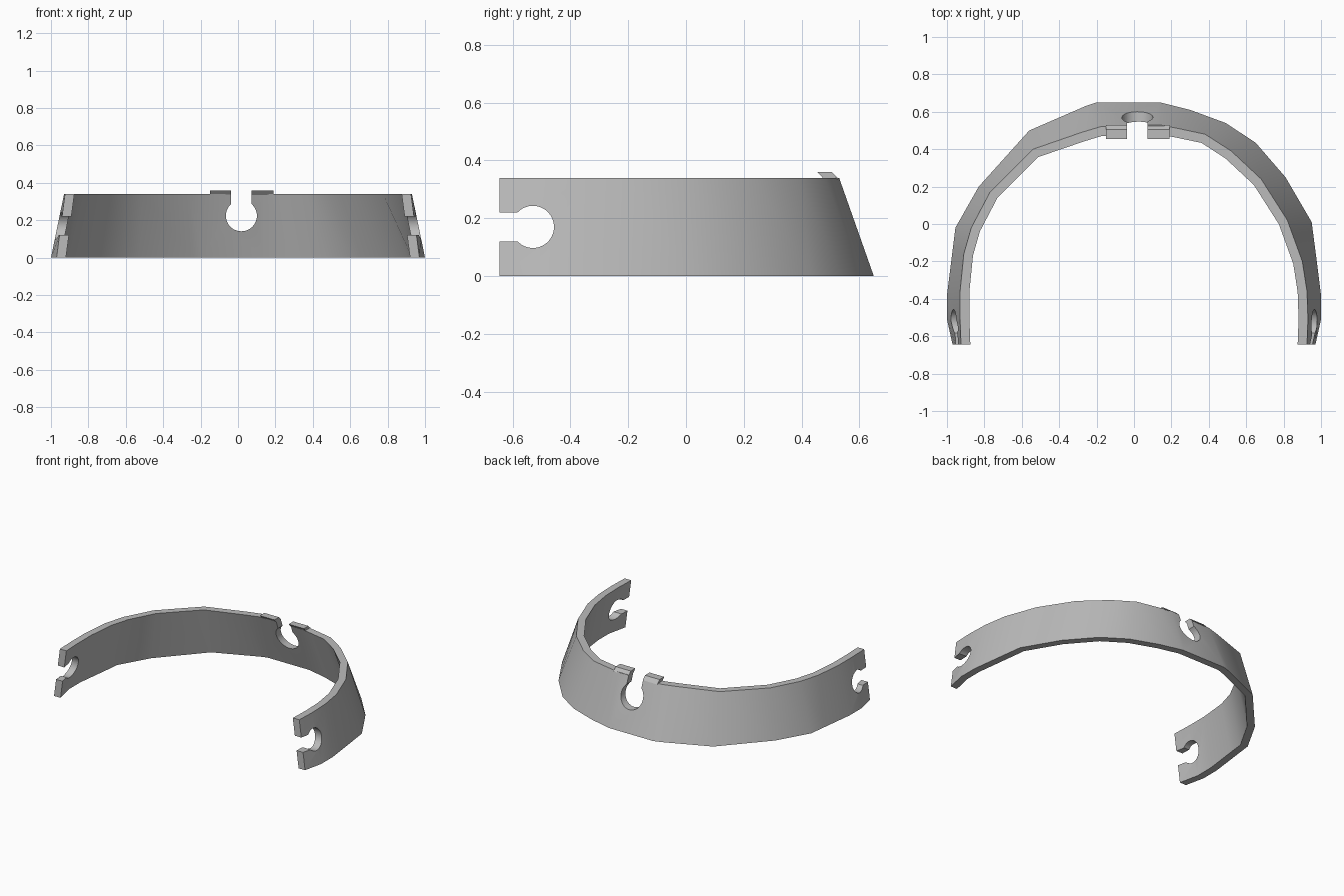
import bpy, bmesh, math
from mathutils import Vector

default = bpy.data.objects.get("Cube")
if default:
    bpy.data.objects.remove(default, do_unlink=True)

HEIGHT, WALL = 0.34, 0.05

grey = bpy.data.materials.new("plain grey")
grey.use_nodes = True
COLOUR = (0.5, 0.5, 0.5, 1)
grey.diffuse_color = COLOUR
for node in grey.node_tree.nodes:
    if node.type == "BSDF_PRINCIPLED":
        node.inputs["Base Color"].default_value = COLOUR


def make_object(name, bm):
    bmesh.ops.recalc_face_normals(bm, faces=bm.faces)
    mesh = bpy.data.meshes.new(name)
    bm.to_mesh(mesh)
    bm.free()
    mesh.materials.append(grey)
    obj = bpy.data.objects.new(name, mesh)
    bpy.context.collection.objects.link(obj)
    return obj


def prism(name, points, sweep):
    """Extrude a flat outline along the sweep vector."""
    bm = bmesh.new()
    face = bm.faces.new([bm.verts.new(p) for p in points])
    result = bmesh.ops.extrude_face_region(bm, geom=[face], use_keep_orig=True)
    moved = [v for v in result["geom"] if isinstance(v, bmesh.types.BMVert)]
    bmesh.ops.translate(bm, verts=moved, vec=sweep)
    return make_object(name, bm)


def keyhole(radius, half_slot, length):
    """Round hole at the origin with a slot running along +u."""
    start = math.asin(half_slot / radius)
    steps = 40
    arc = [start + (math.tau - 2 * start) * i / steps for i in range(steps + 1)]
    outline = [(radius * math.cos(a), radius * math.sin(a)) for a in arc]
    return outline + [(length, -half_slot), (length, half_slot)]


def cut(obj, cutter):
    mod = obj.modifiers.new("cut", "BOOLEAN")
    mod.operation = "DIFFERENCE"
    mod.solver = "EXACT"
    mod.object = cutter
    bpy.ops.object.select_all(action="DESELECT")
    obj.select_set(True)
    bpy.context.view_layer.objects.active = obj
    bpy.ops.object.modifier_apply(modifier=mod.name)


# Outer wall stations: bottom x, y and top x, y in hundredths
STATIONS = [
    (-97, -64.5, -92.5, -64.5), (-100, -51, -93, -51), (-100, -38, -93, -36),
    (-97, -14, -91, -16), (-95.5, -2, -87, -2), (-83, 20, -77, 17),
    (-56, 50, -54, 40), (-26, 63, -28, 49), (-20, 65, -18, 52),
    (14, 65, 14, 53), (30, 61, 24, 51), (49, 54, 38, 48),
    (65, 43.5, 52, 39), (81, 25, 68, 24), (95, 1, 82, 2),
    (98, -22, 90, -20), (100, -38, 92.5, -36), (100, -51, 93, -51),
    (97, -64.5, 92.5, -64.5),
]


def inset(path):
    """Offset the path inwards by the wall thickness, ends kept square."""
    out = []
    last = len(path) - 1
    for i, p in enumerate(path):
        if i in (0, last):
            normal = Vector((1 if i == 0 else -1, 0))
        else:
            a = (p - path[i - 1]).normalized()
            b = (path[i + 1] - p).normalized()
            t = (a + b).normalized()
            normal = Vector((t.y, -t.x))
        out.append(p + normal * WALL)
    return out


# Tapered open band
low = [Vector(s[:2]) / 100 for s in STATIONS]
high = [Vector(s[2:]) / 100 for s in STATIONS]
bm = bmesh.new()
rails = []
for path, z in ((low, 0), (high, HEIGHT), (inset(high), HEIGHT), (inset(low), 0)):
    rails.append([bm.verts.new((p.x, p.y, z)) for p in path])
for k in range(4):
    r, s = rails[k], rails[(k + 1) % 4]
    for i in range(len(r) - 1):
        bm.faces.new((r[i], r[i + 1], s[i + 1], s[i]))
for end in (0, -1):
    bm.faces.new([r[end] for r in rails])
band = make_object("band", bm)

# Slanted tabs on the rear rim, one bar split by the keyhole slot
section = [(0.455, 0.36), (0.505, 0.36), (0.53, 0.335), (0.478, 0.335)]
tabs = prism("rim_tabs", [(-0.15, y, z) for y, z in section], (0.34, 0, 0))

# Keyhole cutters: one through both arms, one through the rear wall
arm_cutter = prism("arm_keyhole_cutter",
                   [(-1.2, -0.53 - u, 0.17 + v) for u, v in keyhole(0.073, 0.05, 0.3)],
                   (2.4, 0, 0))
rear_cutter = prism("rear_keyhole_cutter",
                    [(0.018 + v, 0.3, 0.224 + u) for u, v in keyhole(0.083, 0.055, 0.3)],
                    (0, 0.6, 0))
cut(band, arm_cutter)
cut(band, rear_cutter)
cut(tabs, rear_cutter)
for cutter in (arm_cutter, rear_cutter):
    bpy.data.objects.remove(cutter, do_unlink=True)

# Smooth walls with crisp rims
bpy.ops.object.select_all(action="DESELECT")
band.select_set(True)
bpy.context.view_layer.objects.active = band
bpy.ops.object.shade_smooth_by_angle(angle=math.radians(35))
